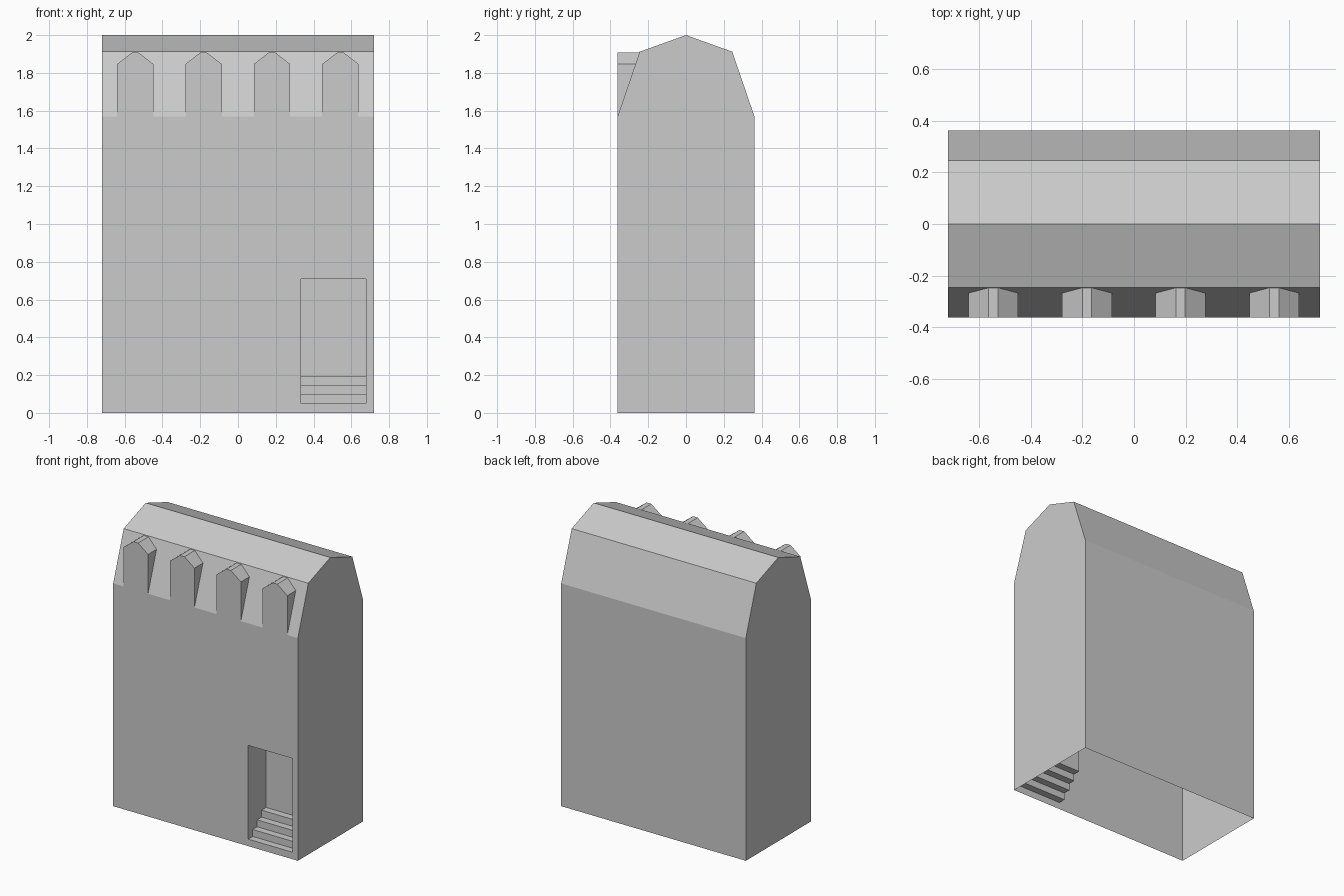
import bpy, bmesh
from mathutils import Vector

if "Cube" in bpy.data.objects:
    bpy.data.objects.remove(bpy.data.objects["Cube"])


def prism(bm, profile, a, b, axis):
    """Extrude a closed 2D profile (across, z) along the x or y axis from a to b."""
    def point(p, t):
        return (t, p[0], p[1]) if axis == 'x' else (p[0], t, p[1])
    face = bm.faces.new([bm.verts.new(point(p, a)) for p in profile])
    ext = bmesh.ops.extrude_face_region(bm, geom=[face])
    step = Vector((b - a, 0, 0)) if axis == 'x' else Vector((0, b - a, 0))
    bmesh.ops.translate(bm, vec=step, verts=[v for v in ext['geom'] if isinstance(v, bmesh.types.BMVert)])


def make_object(name, bm):
    bmesh.ops.recalc_face_normals(bm, faces=bm.faces)
    mesh = bpy.data.meshes.new(name)
    bm.to_mesh(mesh)
    bm.free()
    obj = bpy.data.objects.new(name, mesh)
    bpy.context.collection.objects.link(obj)
    return obj


W, D = 0.72, 0.362

# Walls and mansard roof
bm = bmesh.new()
half = [(D, 0), (D, 1.57), (0.245, 1.912)]
prism(bm, half + [(0, 2)] + [(-y, z) for y, z in reversed(half)], -W, W, 'x')
house = make_object("house", bm)

# Row of dormers flush with the front wall
bm = bmesh.new()
for i in range(4):
    cx = -0.544 + 0.362 * i
    side = [(0.096, 1.5), (0.096, 1.847), (0.018, 1.907)]
    outline = side + [(-x, z) for x, z in reversed(side)]
    prism(bm, [(cx + x, z) for x, z in outline], -D, -0.2, 'y')
dormers = make_object("dormers", bm)

# Doorway recess with four steps
bm = bmesh.new()
steps, y = [(-0.45, 0.05)], -D
for i in range(4):
    y += 0.05
    steps += [(y, 0.049 * (i + 1)), (y, 0.049 * (i + 2))]
steps[0] = (-0.45, 0.049)
steps[-1] = (y, 0.71)
prism(bm, steps + [(-0.45, 0.71)], 0.333, 0.678, 'x')
doorway = make_object("doorway_cutter", bm)

for tool, op in ((dormers, 'UNION'), (doorway, 'DIFFERENCE')):
    mod = house.modifiers.new(tool.name, 'BOOLEAN')
    mod.object, mod.operation, mod.solver = tool, op, 'EXACT'

# Bake the booleans and leave the underside open
bpy.context.view_layer.update()
bm = bmesh.new()
bm.from_object(house, bpy.context.evaluated_depsgraph_get())
house.modifiers.clear()
floor = [f for f in bm.faces if all(abs(v.co.z) < 1e-4 for v in f.verts)]
bmesh.ops.delete(bm, geom=floor, context='FACES')
bm.to_mesh(house.data)
bm.free()
for tool in (dormers, doorway):
    bpy.data.objects.remove(tool)
